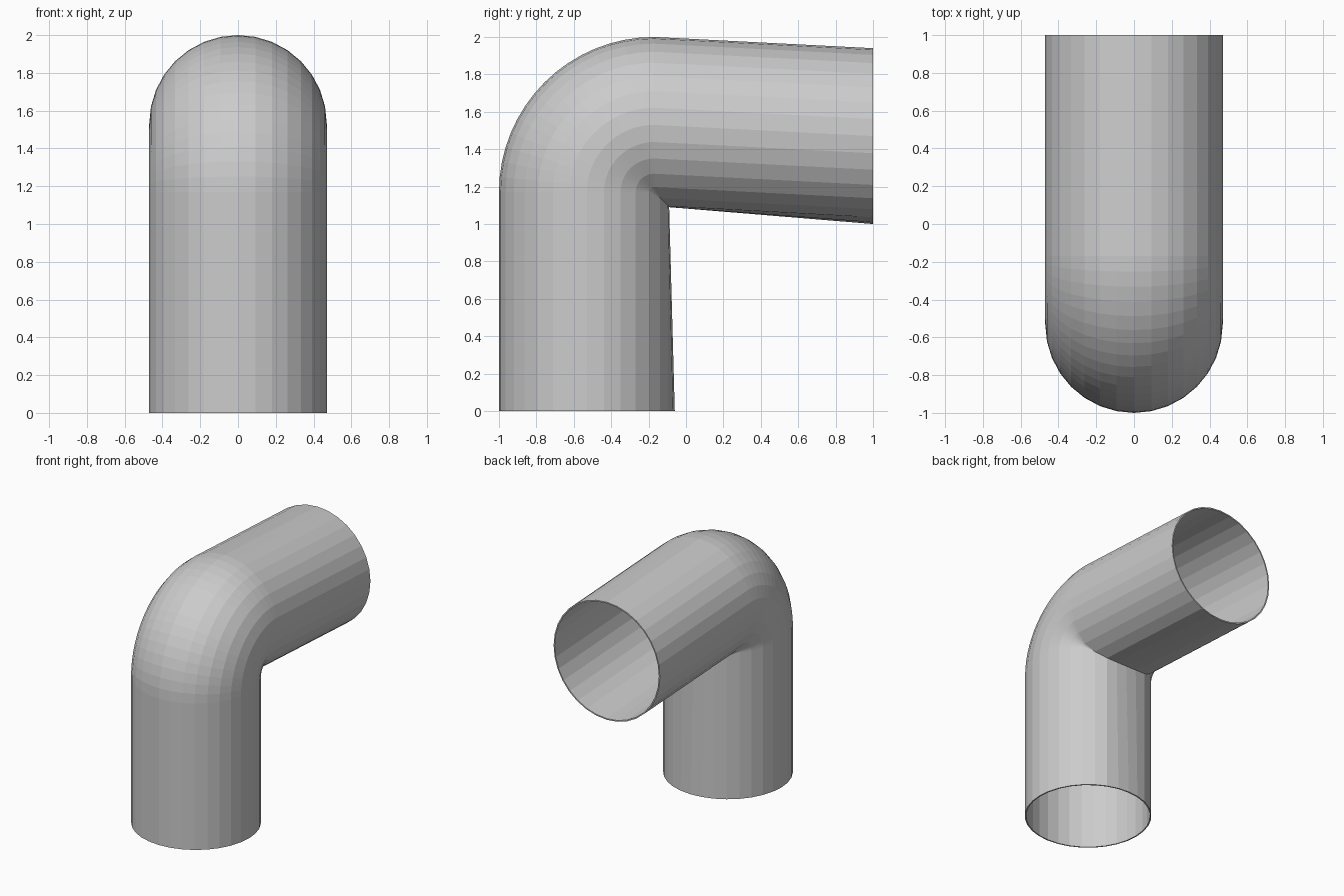
import bpy, bmesh
from math import sin, cos, pi

if "Cube" in bpy.data.objects:
    bpy.data.objects.remove(bpy.data.objects["Cube"])

SIDES, STEPS = 32, 16
RADIUS, WALL = 0.47, 0.01
CY, CZ, BEND = -0.17, 1.17, 0.36     # bend centre and centreline radius
AXIS = 0.53                          # leg axis distance from the outer faces


def station_point(station, r, a):
    """Point on the tube wall; u points to the inside of the bend."""
    x, u = r * sin(a), r * cos(a)
    if station == 0:                              # lower open end
        return (x, -AXIS + u, 0)
    if station == STEPS + 2:                      # rear open end
        return (x, 1, 2 - AXIS + -u)
    u = min(u, r - 0.03)                          # inside is squeezed at the bend
    if u > BEND:                                  # mitred inner crease
        d = u - BEND
        return (x, CY + d, CZ - d)
    phi = (station - 1) / STEPS * pi / 2
    return (x, CY - (BEND - u) * cos(phi), CZ + (BEND - u) * sin(phi))


# Elbow pipe: outer skin out, inner skin back, closed at both rims
bm = bmesh.new()
stations = range(STEPS + 3)
path = [(s, RADIUS) for s in stations] + [(s, RADIUS - WALL) for s in reversed(stations)]
rings = [[bm.verts.new(station_point(s, r, 2 * pi * i / SIDES)) for i in range(SIDES)]
         for s, r in path]
for k, ring in enumerate(rings):
    nxt = rings[(k + 1) % len(rings)]
    for i in range(SIDES):
        j = (i + 1) % SIDES
        bm.faces.new((ring[i], ring[j], nxt[j], nxt[i]))
bmesh.ops.remove_doubles(bm, verts=bm.verts[:], dist=0.0005)
bmesh.ops.recalc_face_normals(bm, faces=bm.faces[:])

mesh = bpy.data.meshes.new("elbow_pipe")
bm.to_mesh(mesh)
bm.free()
bpy.context.collection.objects.link(bpy.data.objects.new("elbow_pipe", mesh))
